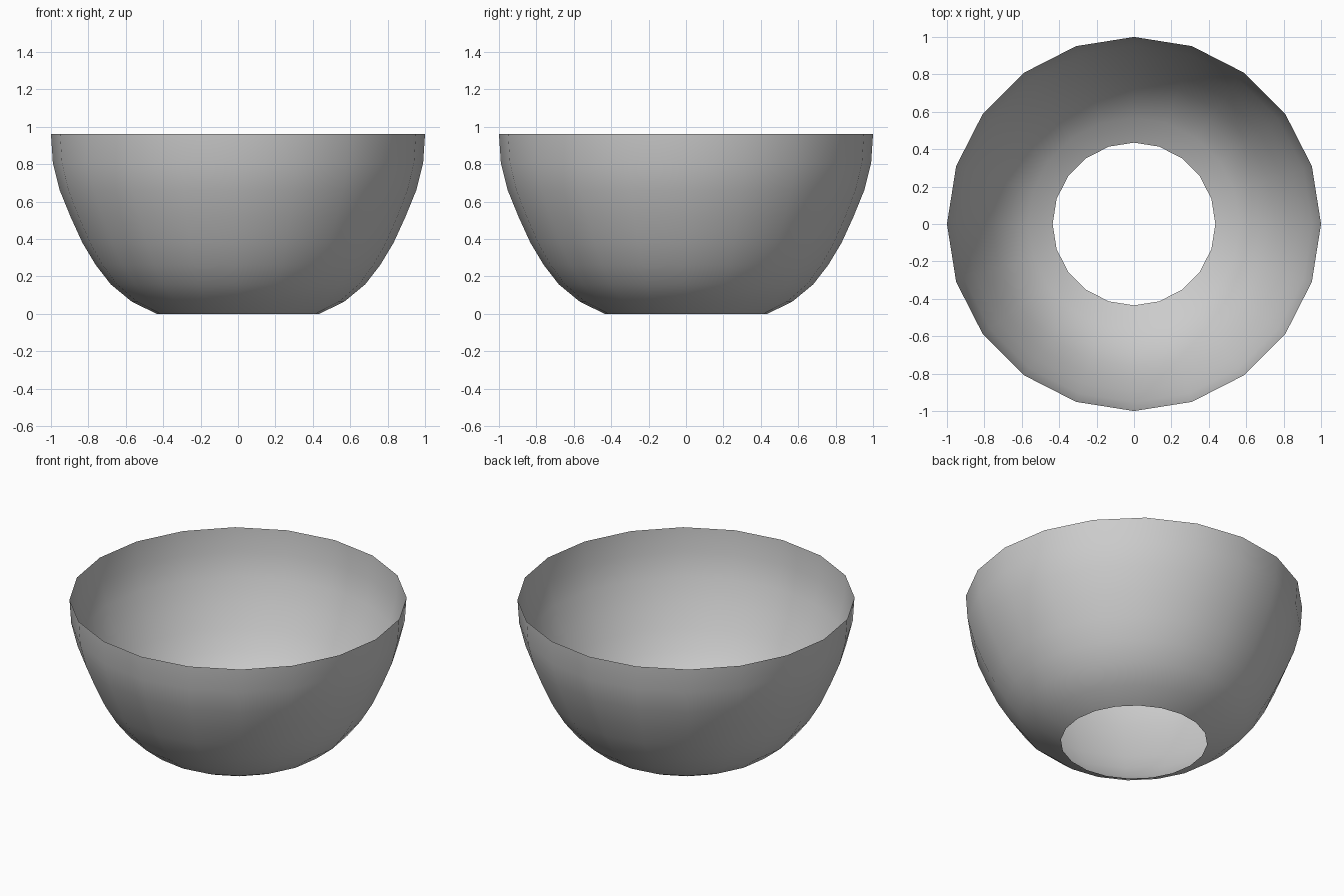
import bpy, bmesh
from math import cos, sin, tau

if "Cube" in bpy.data.objects:
    bpy.data.objects.remove(bpy.data.objects["Cube"])

SIDES = 20
# bowl wall profile: (radius, height), open at base and rim
PROFILE = [(0.435, 0.0), (0.567, 0.064), (0.68, 0.157), (0.76, 0.26),
           (0.832, 0.38), (0.896, 0.52), (0.953, 0.66), (0.99, 0.808), (1.0, 0.962)]

bm = bmesh.new()
rings = [[bm.verts.new((r * cos(tau * i / SIDES), r * sin(tau * i / SIDES), z))
          for i in range(SIDES)] for r, z in PROFILE]

# skin neighbouring rings, faces pointing outward
for low, high in zip(rings, rings[1:]):
    for i in range(SIDES):
        j = (i + 1) % SIDES
        bm.faces.new((low[i], low[j], high[j], high[i])).smooth = True

mesh = bpy.data.meshes.new("bowl")
bm.to_mesh(mesh)
bm.free()
bowl = bpy.data.objects.new("bowl", mesh)
bpy.context.collection.objects.link(bowl)
